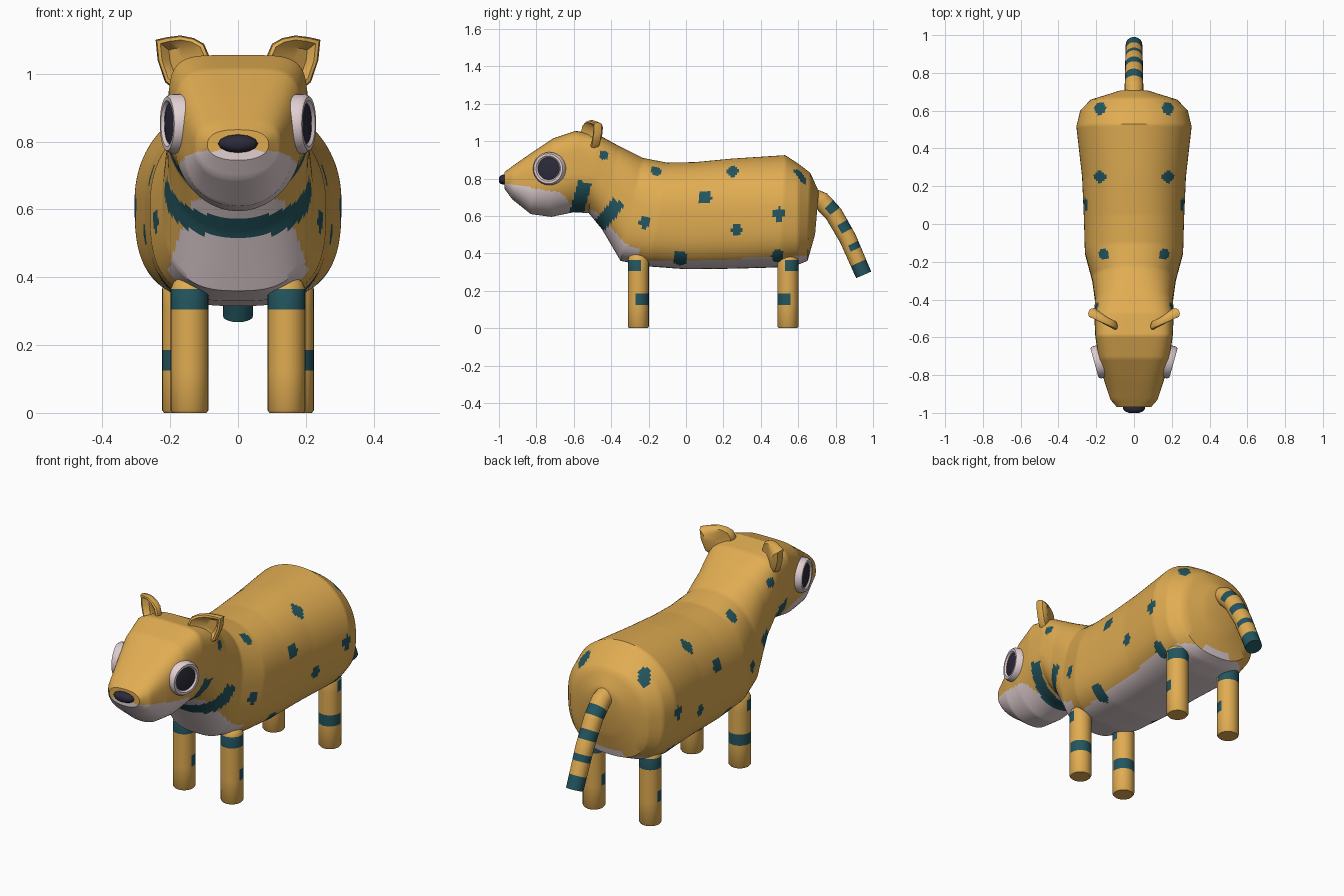
import bpy, bmesh, math
from mathutils import Vector

if "Cube" in bpy.data.objects:
    bpy.data.objects.remove(bpy.data.objects["Cube"])

def material(name, rgb):
    m = bpy.data.materials.new(name)
    m.diffuse_color = (*rgb, 1)
    m.use_nodes = True
    m.node_tree.nodes["Principled BSDF"].inputs["Base Color"].default_value = m.diffuse_color
    return m

GOLD, TEAL, PALE, DARK = range(4)
MATS = [material("gold fur", (0.745, 0.413, 0.084)),
        material("teal marking", (0.017, 0.091, 0.114)),
        material("pale fur", (0.76, 0.63, 0.65)),
        material("dark", (0.026, 0.023, 0.042))]

def loft(name, rings, paint, angle=35):
    """Skin closed rings, cap both ends, colour faces by rule paint(centre, ring)."""
    bm = bmesh.new()
    loops = [[bm.verts.new(p) for p in ring] for ring in rings]
    n = len(loops[0])
    for i, (a, b) in enumerate(zip(loops, loops[1:])):
        for k in range(n):
            j = (k + 1) % n
            f = bm.faces.new((a[k], a[j], b[j], b[k]))
            f.material_index = paint(f.calc_center_median(), i)
    for i, ring in ((0, loops[0]), (len(loops) - 2, loops[-1])):
        mid = bm.verts.new(sum((v.co for v in ring), Vector()) / n)
        for k in range(n):
            f = bm.faces.new((ring[k], ring[(k + 1) % n], mid))
            f.material_index = paint(f.calc_center_median(), i)
    bmesh.ops.recalc_face_normals(bm, faces=bm.faces)
    me = bpy.data.meshes.new(name)
    bm.to_mesh(me)
    bm.free()
    for m in MATS:
        me.materials.append(m)
    ob = bpy.data.objects.new(name, me)
    bpy.context.collection.objects.link(ob)
    bpy.ops.object.select_all(action='DESELECT')
    ob.select_set(True)
    bpy.context.view_layer.objects.active = ob
    bpy.ops.object.shade_smooth_by_angle(angle=math.radians(angle))
    return ob

def spow(v, n):
    return math.copysign(abs(v) ** (2 / n), v)

# Body sections: top y, top z, bottom y, bottom z, half width, top and bottom roundness
SECTIONS = [
    (-.97, .835, -.97, .745, .09, 2.5, 2.2),
    (-.93, .865, -.93, .69, .125, 3, 2.2),
    (-.83, .935, -.83, .61, .158, 3.5, 2.2),
    (-.71, 1.015, -.72, .595, .188, 4.5, 2),
    (-.59, 1.055, -.60, .62, .205, 5, 2),
    (-.47, 1.035, -.52, .615, .21, 4, 2),
    (-.36, .975, -.45, .53, .207, 3, 2.3),
    (-.23, .91, -.35, .36, .222, 2.4, 2.8),
    (-.10, .885, -.20, .33, .26, 2.2, 3),
    (.05, .888, 0, .315, .265, 2.2, 3),
    (.25, .907, .25, .318, .275, 2.1, 3),
    (.53, .925, .50, .325, .305, 2.1, 3),
    (.60, .88, .60, .34, .285, 2.2, 2.8),
    (.665, .83, .65, .36, .23, 2.2, 2.6),
    (.71, .73, .69, .5, .09, 2, 2),
]

def body_ring(ty, tz, by, bz, w, nt, nb, count=112):
    ring = []
    for k in range(count):
        a = 2 * math.pi * (k + .5) / count
        c, s = math.cos(a), math.sin(a)
        n = nt if s > 0 else nb
        v = .5 + .5 * spow(s, n)
        ring.append((w * spow(c, n), by + (ty - by) * v, bz + (tz - bz) * v))
    return ring

body_rings = []
for a, b in zip(SECTIONS, SECTIONS[1:]):
    steps = max(2, round((b[0] - a[0]) / .011))
    for i in range(steps):
        t = i / steps
        body_rings.append(body_ring(*[p + (q - p) * t for p, q in zip(a, b)]))
body_rings.append(body_ring(*SECTIONS[-1]))

# Flank spots (y, z, radius) and back spots (x, y, radius)
FLANK = [(.10, .70, .036), (-.22, .565, .03), (.27, .525, .032), (.50, .61, .034),
         (-.03, .375, .04), (.49, .385, .033), (-.44, .925, .026)]
BACK = [(.18, .61, .032), (.18, .25, .03), (.16, -.16, .03)]
# Collar stripes: upper and lower end (y, z)
COLLAR = [((-.54, .78), (-.585, .62)), ((-.355, .675), (-.465, .545))]

def body_paint(p, _):
    x, y, z = abs(p.x), p.y, p.z
    for (ay, az), (by, bz) in COLLAR:
        d = Vector((by - ay, bz - az)).normalized()
        r = Vector((y - ay, z - az))
        if 0 < r.dot(d) < .24 and abs(r.x * d.y - r.y * d.x) < .037:
            return TEAL
    if any(math.hypot(y - a, z - b) < r and x > .14 for a, b, r in FLANK):
        return TEAL
    if any(math.hypot(x - a, y - b) < r and z > .75 for a, b, r in BACK):
        return TEAL
    if y < -.66:                                   # muzzle and jaw
        return PALE if z < .775 - (y + .97) * .17 else GOLD
    if y < -.58:
        return PALE if z < .72 - (y + .66) * 1.4 else GOLD
    if y < -.25 and z < .63:                       # chest
        return PALE if x < .16 + (.56 - z) * .33 else GOLD
    return PALE if z < .36 + .04 * max(0, y) and y < .66 else GOLD

loft("body", body_rings, body_paint)

def circle(centre, u, v, r, n):
    return [centre + (u * math.cos(2 * math.pi * k / n) + v * math.sin(2 * math.pi * k / n)) * r
            for k in range(n)]

X, Y, Z = Vector((1, 0, 0)), Vector((0, 1, 0)), Vector((0, 0, 1))

# Legs with half-wrapped bands, one facing forward and one facing back
LEG_LEVELS = [(0, .05), (.008, .056), (.125, .056), (.185, .056), (.305, .056),
              (.365, .056), (.385, .048), (.40, .03)]

def leg(name, x, y, upper):
    def paint(p, i):
        side = p.y - y
        if i == 4 and side * upper > -.012:
            return TEAL
        if i == 2 and side * upper < .012:
            return TEAL
        return GOLD
    loft(name, [circle(Vector((x, y, z)), X, Y, r, 24) for z, r in LEG_LEVELS], paint, 50)

for side, label in ((-1, "right"), (1, "left")):
    leg("front_leg_" + label, side * .143, -.255, -1)
    leg("rear_leg_" + label, side * .168, .545, 1)

# Tail: tube along a bent path, banded on its outer side
PATH = [Vector((0, y, z)) for y, z in ((.67, .70), (.725, .68), (.79, .61), (.865, .48), (.95, .285))]
tail_rings, tail_s, tail_mid = [], [], []
total = 0
for i in range(len(PATH) - 1):
    a, b = PATH[i], PATH[i + 1]
    d0 = (b - PATH[max(i - 1, 0)]).normalized()
    d1 = (PATH[min(i + 2, len(PATH) - 1)] - a).normalized()
    steps = 12
    for k in range(steps + (i == len(PATH) - 2)):
        t = k / steps
        c, d = a.lerp(b, t), d0.lerp(d1, t).normalized()
        tail_s.append(total + (b - a).length * t)
        tail_mid.append((c, X.cross(d)))
        tail_rings.append(circle(c, X, X.cross(d), .05 - .006 * tail_s[-1] / .5, 20))
    total += (b - a).length

def tail_paint(p, i):
    s = tail_s[i]
    c, up = tail_mid[i]
    outer = (p - c).dot(up if up.y > 0 else -up) > -.008
    if s > total - .075:
        return TEAL
    return TEAL if outer and any(abs(s - b) < .024 for b in (.12, .235, .35)) else GOLD

loft("tail", tail_rings, tail_paint, 50)

# Nose
loft("nose", [[(.059 * r * math.cos(a), y, .794 + .027 * r * math.sin(a))
               for a in [2 * math.pi * k / 12 for k in range(12)]]
              for y, r in ((-.945, 1), (-.978, 1), (-.992, .8), (-1, .45))],
     lambda p, i: DARK, 50)

# Ears: cupped shells; outline given as (x, z)
EAR = [(.243, 1.10), (.21, 1.108), (.17, 1.113), (.13, 1.105), (.10, 1.088), (.086, 1.055),
       (.09, 1.02), (.13, .99), (.16, .965), (.19, .955), (.215, .975), (.237, 1.04)]
# Eyes: (offset along the outward axis, radius) of the turned profile
EYE = [(-.05, .088), (.012, .088), (.024, .08), (.024, .068), (.016, .06), (.02, .04)]

for side, label in ((-1, "right"), (1, "left")):
    cx, cz = .165, 1.04
    rings = []
    for scale, off in ((.55, .028), (.88, .022), (1, 0), (.95, -.018), (.82, -.022), (.5, .004)):
        rings.append([(side * (cx + (x - cx) * scale), -.505 + (x - cx) * .42 + off,
                       cz + (z - cz) * scale) for x, z in EAR])
    loft("ear_" + label, rings, lambda p, i: GOLD, 50)

    out = Vector((side * math.cos(.27), -math.sin(.27), 0))
    along = Z.cross(out)
    centre = Vector((side * .186, -.73, .853))
    loft("eye_" + label, [circle(centre + out * o, along, Z, r, 28) for o, r in EYE],
         lambda p, i: DARK if i >= 4 else PALE, 40)
